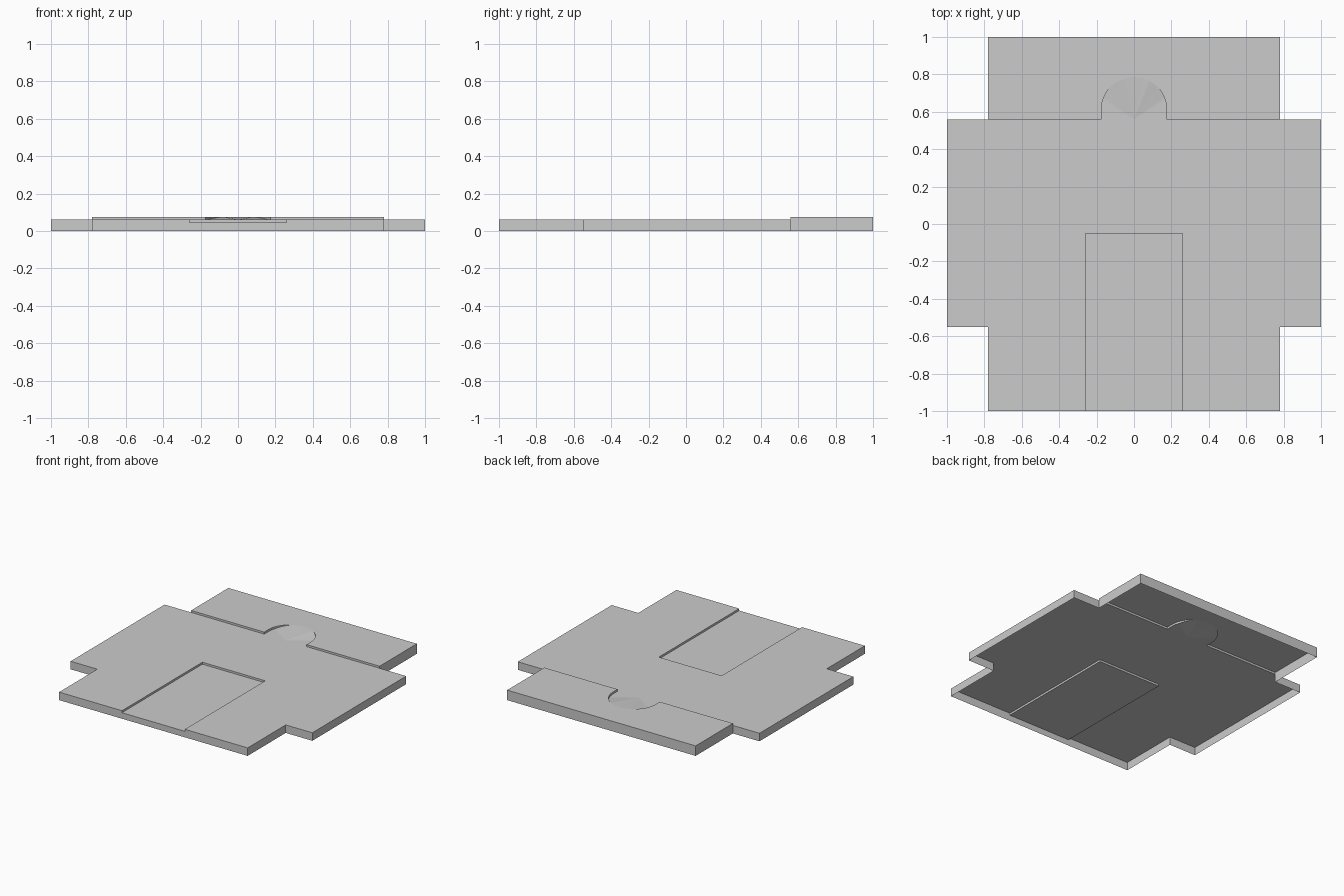
import bpy, bmesh, math

cube = bpy.data.objects.get("Cube")
if cube:
    bpy.data.objects.remove(cube, do_unlink=True)

GREY = bpy.data.materials.new("plain_grey")
GREY.use_nodes = True
colour = (0.6, 0.6, 0.6, 1)
GREY.diffuse_color = colour
GREY.node_tree.nodes["Principled BSDF"].inputs["Base Color"].default_value = colour

# Levels and main dimensions
PIT, DECK, RAISED = 0.045, 0.06, 0.075
BODY, WING, PIT_X, ARCH = 0.78, 1.0, 0.26, 0.175
FRONT, WING_Y, PIT_Y, STEP, BACK = -1.0, -0.55, -0.05, 0.56, 1.0
ARCH_Y = 0.61


def make(name, faces):
    """One object from a list of faces, each a list of 3D points."""
    bm = bmesh.new()
    for face in faces:
        bm.faces.new([bm.verts.new(p) for p in face])
    bmesh.ops.remove_doubles(bm, verts=bm.verts, dist=1e-5)
    mesh = bpy.data.meshes.new(name)
    bm.to_mesh(mesh)
    bm.free()
    mesh.materials.append(GREY)
    obj = bpy.data.objects.new(name, mesh)
    bpy.context.collection.objects.link(obj)
    return obj


def sheet(name, outline, z):
    make(name, [[(x, y, z) for x, y in outline]])


def wall(name, path, low, high):
    """Upright strip along a path; low may be one height or one per point."""
    lows = low if isinstance(low, list) else [low] * len(path)
    faces = []
    for (a, la), (b, lb) in zip(zip(path, lows), zip(path[1:], lows[1:])):
        corners = [(*a, la), (*b, lb), (*b, high), (*a, high)]
        if la >= high and lb >= high:
            continue
        if la >= high:
            corners.pop(0)
        elif lb >= high:
            corners.pop(1)
        faces.append(corners)
    make(name, faces)


def mirror(path):
    return [(-x, y) for x, y in reversed(path)]


# Arched niche: its floor ramps up to meet the raised deck at the back
arch, arch_floor = [(-ARCH, STEP)], [DECK]
STEPS = 32
for i in range(STEPS + 1):
    a = math.pi * (1 - i / STEPS)
    arch.append((ARCH * math.cos(a), ARCH_Y + ARCH * math.sin(a)))
    climb = (min(a, math.pi - a) - 0.35) / 0.72
    arch_floor.append(DECK + (RAISED - DECK) * max(0, min(1, climb)))
arch.append((ARCH, STEP))
arch_floor.append(DECK)

# Horizontal sheets
pit = [(-PIT_X, FRONT), (-PIT_X, PIT_Y), (PIT_X, PIT_Y), (PIT_X, FRONT)]
side = [(PIT_X, FRONT), (BODY, FRONT), (BODY, WING_Y),
        (WING, WING_Y), (WING, STEP), (BODY, STEP)]
back = [(BODY, STEP), (BODY, BACK), (-BODY, BACK), (-BODY, STEP)]
sheet("main_deck", side + [arch[-1], arch[0]] + mirror(side) + pit[1:3], DECK)
sheet("recess_floor", list(reversed(pit)), PIT)
sheet("raised_deck", back + arch, RAISED)

rim = [(x, y, z) for (x, y), z in zip(arch, arch_floor)]
make("niche_floor", [[(0, STEP, DECK), b, a] for a, b in zip(rim, rim[1:])])

# Inner step walls
wall("recess_wall", pit, PIT, DECK)
wall("niche_wall", arch, arch_floor, RAISED)
wall("step_left", [arch[-1], back[0]], DECK, RAISED)
wall("step_right", [back[-1], arch[0]], DECK, RAISED)

# Outer skirt, open underneath
wall("skirt_left", side, 0, DECK)
wall("skirt_right", mirror(side), 0, DECK)
wall("skirt_back", back, 0, RAISED)
wall("skirt_recess", [pit[0], pit[-1]], 0, PIT)
